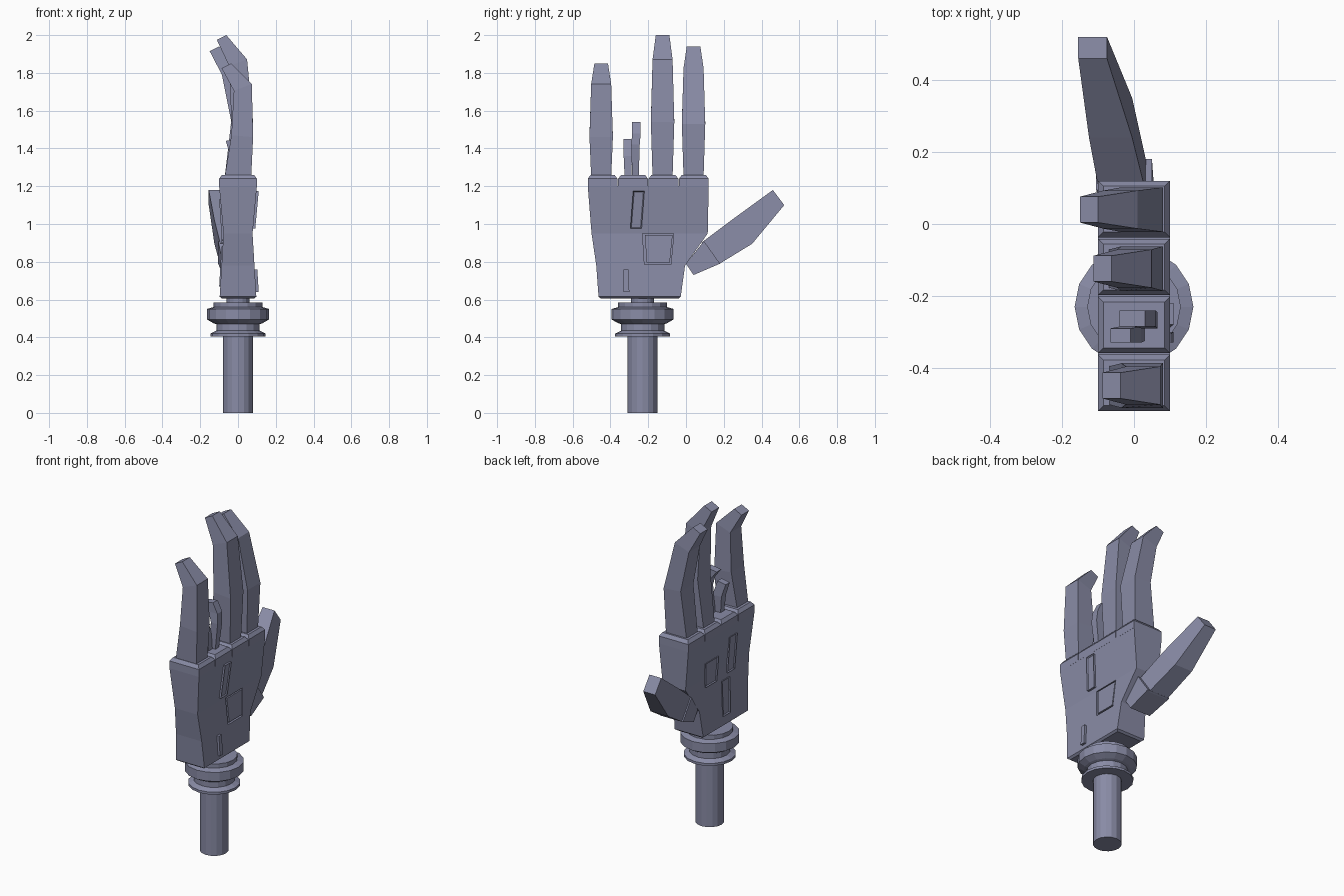
import bpy, bmesh
from math import cos, sin, tau

cube = bpy.data.objects.get("Cube")
if cube:
    bpy.data.objects.remove(cube, do_unlink=True)

metal = bpy.data.materials.new("blue_grey_metal")
metal.use_nodes = True
colour = (0.25, 0.26, 0.38, 1)
metal.diffuse_color = colour
metal.node_tree.nodes["Principled BSDF"].inputs["Base Color"].default_value = colour


def loft(name, rings):
    """Skin a stack of equal-length point rings and cap both ends."""
    bm = bmesh.new()
    loops = [[bm.verts.new(p) for p in ring] for ring in rings]
    n = len(loops[0])
    for a, b in zip(loops, loops[1:]):
        for i in range(n):
            j = (i + 1) % n
            bm.faces.new((a[i], a[j], b[j], b[i]))
    bm.faces.new(loops[0])
    bm.faces.new(loops[-1])
    bmesh.ops.recalc_face_normals(bm, faces=bm.faces)
    mesh = bpy.data.meshes.new(name)
    bm.to_mesh(mesh)
    bm.free()
    mesh.materials.append(metal)
    obj = bpy.data.objects.new(name, mesh)
    bpy.context.collection.objects.link(obj)
    return obj


def rect(x0, x1, y0, y1, z, tilt=0):
    """Rectangular ring; tilt lifts the +x edge."""
    return [(x0, y0, z - tilt), (x1, y0, z), (x1, y1, z), (x0, y1, z - tilt)]


def slanted(x0, x1, upper, lower):
    """Ring across a limb that runs in the yz plane."""
    return [(x0, *upper), (x1, *upper), (x1, *lower), (x0, *lower)]


# Wrist: rod and stepped collar turned around one axis
WRIST_Y = -0.23
profile = [(0.08, 0), (0.08, 0.405), (0.145, 0.405), (0.145, 0.42), (0.115, 0.435),
           (0.115, 0.47), (0.13, 0.475), (0.165, 0.495), (0.165, 0.55), (0.13, 0.56),
           (0.13, 0.585), (0.06, 0.585), (0.06, 0.62)]
loft("wrist_rod_and_collar",
     [[(r * cos(tau * i / 16), WRIST_Y + r * sin(tau * i / 16), z) for i in range(16)]
      for r, z in profile])

# Palm: waisted block
palm = loft("palm", [rect(-w, w, a, b, z) for w, a, b, z in (
    (0.085, -0.45, -0.04, 0.605), (0.097, -0.463, -0.028, 0.615),
    (0.087, -0.475, -0.005, 0.78), (0.077, -0.50, 0.115, 0.95),
    (0.1, -0.52, 0.12, 1.2))])

# Knuckle blocks with chamfered tops
for i, finger in enumerate(("little", "ring", "middle", "index")):
    a, b = -0.52 + 0.161 * i, -0.363 + 0.161 * i
    loft(finger + "_knuckle", [
        rect(-0.1, 0.1, a, b, 1.195), rect(-0.1, 0.1, a, b, 1.24),
        rect(-0.085, 0.085, a + 0.015, b - 0.015, 1.26)])


def finger(name, y, tip_x, mid_z, tip_z):
    """Tapered finger curling towards -x."""
    end_z = mid_z + 0.72 * (tip_z - mid_z)
    loft(name, [
        rect(-0.07, 0.07, y - 0.053, y + 0.053, 1.25),
        rect(-0.035, 0.08, y - 0.062, y + 0.062, mid_z, -0.01),
        rect(tip_x + 0.015, tip_x + 0.11, y - 0.053, y + 0.053, end_z, 0.035),
        rect(tip_x - 0.05, tip_x, y - 0.036, y + 0.036, tip_z, 0.025)])


finger("index_finger", 0.04, -0.1, 1.53, 1.94)
finger("middle_finger", -0.124, -0.062, 1.54, 2.0)
finger("little_finger", -0.449, -0.037, 1.46, 1.85)

# Exposed rods where the ring finger is missing
loft("ring_stump_long", [
    rect(0.0, 0.045, -0.285, -0.25, 1.25), rect(0.02, 0.065, -0.29, -0.245, 1.42),
    rect(0.0, 0.06, -0.285, -0.24, 1.48), rect(-0.04, 0.03, -0.285, -0.24, 1.54, 0.01)])
loft("ring_stump_short", [
    rect(-0.03, 0.03, -0.325, -0.29, 1.25), rect(-0.04, 0.02, -0.33, -0.285, 1.36),
    rect(-0.065, -0.01, -0.33, -0.29, 1.45, 0.01)])

# Thumb: cuff and two-part digit
loft("thumb_cuff", [
    slanted(-0.08, 0.06, (0.0, 0.79), (0.04, 0.73)),
    slanted(-0.105, 0.05, (0.095, 0.91), (0.18, 0.79))])
loft("thumb", [
    slanted(-0.095, 0.035, (0.08, 0.9), (0.17, 0.785)),
    slanted(-0.125, -0.005, (0.24, 1.02), (0.35, 0.895)),
    slanted(-0.155, -0.075, (0.46, 1.18), (0.52, 1.1))])


def surface(z):
    """Half thickness of the palm at a height."""
    if z < 0.95:
        return 0.097 - 0.02 * (z - 0.615) / 0.335
    return 0.077 + 0.023 * (z - 0.95) / 0.25


def panel(name, side, low, high, depth, height):
    """Slab following a palm face; low and high are (y0, y1, z)."""
    corners = [(low[0], low[2]), (low[1], low[2]), (high[1], high[2]), (high[0], high[2])]
    return loft(name, [[(side * (surface(z) + offset), y, z) for y, z in corners]
                       for offset in (depth, height)])


def raised(name, side, low, high, height):
    """Raised plate with a shallow sunken centre."""
    plate = panel(name, side, low, high, -0.02, height)
    bm = bmesh.new()
    bm.from_mesh(plate.data)
    top = max(bm.faces, key=lambda f: side * f.calc_center_median().x)
    bmesh.ops.inset_region(bm, faces=[top], thickness=0.008, depth=0)
    bmesh.ops.translate(bm, verts=top.verts, vec=(-side * 0.006, 0, 0))
    bm.to_mesh(plate.data)
    bm.free()


# Raised plates on both palm faces
raised("upper_slot_plate", 1, (-0.295, -0.235, 0.975), (-0.28, -0.22, 1.175), 0.012)
panel("lower_slot_plate", 1, (-0.33, -0.3, 0.64), (-0.33, -0.305, 0.76), -0.02, 0.014)
raised("inner_square_plate", -1, (-0.175, -0.07, 0.9), (-0.185, -0.06, 1.05), 0.006)
raised("inner_upper_plate", -1, (-0.35, -0.28, 0.91), (-0.355, -0.285, 1.13), 0.006)
raised("inner_lower_plate", -1, (-0.29, -0.22, 0.67), (-0.3, -0.225, 0.88), 0.006)

# Sunken square hatch
cutter = panel("hatch_cutter", 1, (-0.22, -0.08, 0.785), (-0.23, -0.065, 0.949), -0.015, 0.03)
cutter.hide_render = True
cutter.hide_viewport = True
cut = palm.modifiers.new("hatch", "BOOLEAN")
cut.operation = "DIFFERENCE"
cut.object = cutter
cut.solver = "EXACT"
panel("hatch_panel", 1, (-0.208, -0.086, 0.795), (-0.218, -0.071, 0.942), -0.03, 0.0)
